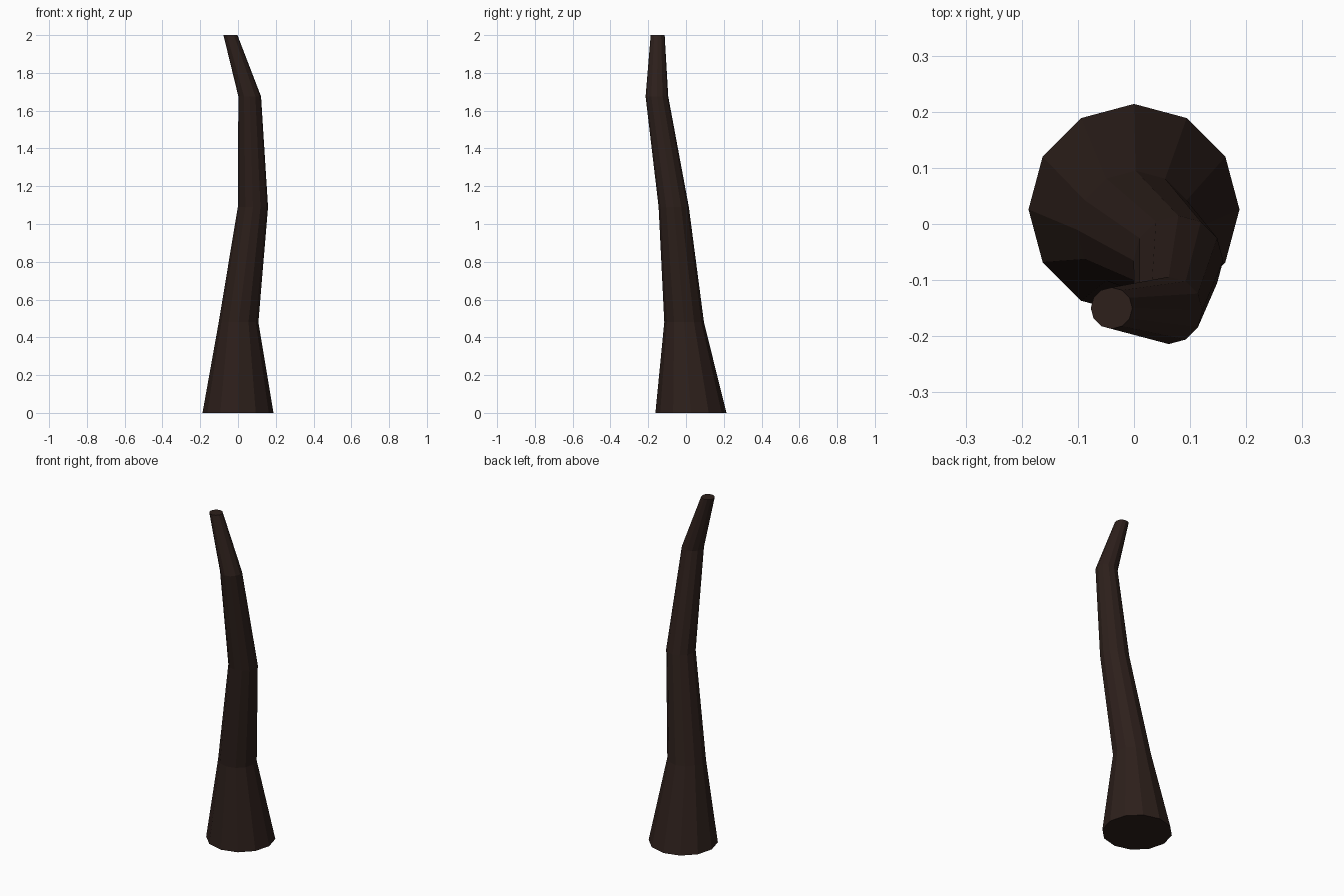
import bpy, bmesh
from math import cos, sin, pi

if "Cube" in bpy.data.objects:
    bpy.data.objects.remove(bpy.data.objects["Cube"])

SIDES = 12
# Horizontal cross-sections: centre x, centre y, height, radius
RINGS = [
    (0.0, 0.026, 0.0, 0.188),
    (0.003, -0.01, 0.48, 0.105),
    (0.079, -0.065, 1.09, 0.08),
    (0.062, -0.154, 1.675, 0.06),
    (-0.04, -0.15, 2.0, 0.037),
]

# Bent, tapering trunk with flat facets and closed ends
bm = bmesh.new()
loops = [[bm.verts.new((x + r * cos(2 * pi * i / SIDES), y + r * sin(2 * pi * i / SIDES), z))
          for i in range(SIDES)] for x, y, z, r in RINGS]
for low, high in zip(loops, loops[1:]):
    for i in range(SIDES):
        j = (i + 1) % SIDES
        bm.faces.new((low[i], low[j], high[j], high[i]))
bm.faces.new(loops[0][::-1])
bm.faces.new(loops[-1])

mesh = bpy.data.meshes.new("trunk")
bm.to_mesh(mesh)
bm.free()
trunk = bpy.data.objects.new("trunk", mesh)
bpy.context.collection.objects.link(trunk)

# Dark bark colour
bark = bpy.data.materials.new("dark_bark")
bark.diffuse_color = (0.026, 0.014, 0.011, 1)
bark.use_nodes = True
bark.node_tree.nodes["Principled BSDF"].inputs["Base Color"].default_value = bark.diffuse_color
mesh.materials.append(bark)
